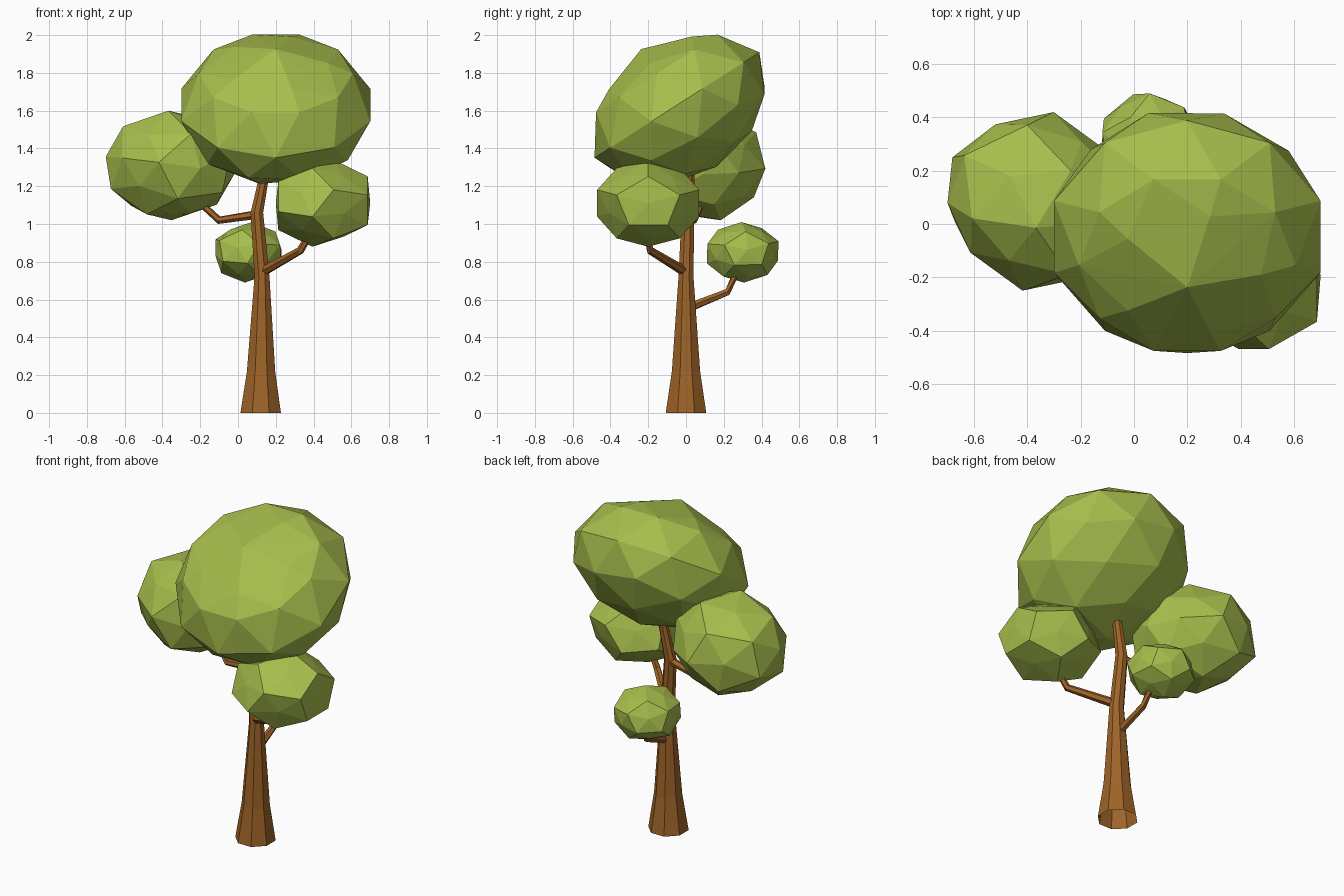
import bpy, bmesh, math
from mathutils import Vector, Matrix, Euler

if "Cube" in bpy.data.objects:
    bpy.data.objects.remove(bpy.data.objects["Cube"])


def material(name, col):
    m = bpy.data.materials.new(name)
    m.diffuse_color = (*col, 1)
    m.use_nodes = True
    m.node_tree.nodes["Principled BSDF"].inputs["Base Color"].default_value = m.diffuse_color
    return m


LEAF = material("leaf green", (0.385, 0.51, 0.072))
BARK = material("bark brown", (0.34, 0.125, 0.021))


def finish(name, bm, mat):
    bmesh.ops.recalc_face_normals(bm, faces=bm.faces)
    me = bpy.data.meshes.new(name)
    bm.to_mesh(me)
    bm.free()
    me.materials.append(mat)
    ob = bpy.data.objects.new(name, me)
    bpy.context.collection.objects.link(ob)
    return ob


def tube(name, path, sides, upright=False):
    """Tapered limb through (x, y, z, radius) points, closed at its tip."""
    bm = bmesh.new()
    pts = [Vector(p[:3]) for p in path]
    rings = []
    for i, p in enumerate(path):
        d = (pts[min(i + 1, len(pts) - 1)] - pts[max(i - 1, 0)]).normalized()
        if upright:
            u, v = Vector((1, 0, 0)), Vector((0, 1, 0))
        else:
            u = d.cross(Vector((0.3, 0.2, 1))).normalized()
            v = d.cross(u)
        ring = []
        for k in range(sides):
            a = 2 * math.pi * (k + 0.5) / sides
            ring.append(bm.verts.new(pts[i] + p[3] * (u * math.cos(a) + v * math.sin(a))))
        rings.append(ring)
    for a, b in zip(rings, rings[1:]):
        for k in range(sides):
            n = (k + 1) % sides
            bm.faces.new((a[k], a[n], b[n], b[k]))
    bm.faces.new(rings[-1])
    return finish(name, bm, BARK)


def hull(name, pts):
    bm = bmesh.new()
    for p in pts:
        bm.verts.new(p)
    bmesh.ops.convex_hull(bm, input=bm.verts)
    return finish(name, bm, LEAF)


def leaf_ball(name, lo, hi, rot, cap, trim=0.0):
    """Faceted ball (pentagons with shallow fans) fitted to a bounding box.
    trim pulls in the two corners on the x = y diagonal."""
    src = bmesh.new()
    bmesh.ops.create_icosphere(src, subdivisions=1, radius=1)
    pts = [v.co * cap for v in src.verts]
    pts += [f.calc_center_median().normalized() for f in src.faces]
    src.free()
    r = Euler([math.radians(a) for a in rot]).to_matrix()
    pts = [r @ p for p in pts]
    pts = [p * (1 - trim * max(0, 2 * p.x * p.y)) for p in pts]
    mn = [min(p[i] for p in pts) for i in range(3)]
    mx = [max(p[i] for p in pts) for i in range(3)]
    hull(name, [[lo[i] + (p[i] - mn[i]) / (mx[i] - mn[i]) * (hi[i] - lo[i])
                 for i in range(3)] for p in pts])


# Main crown: tilted flattened ball, its upper half simplified to a low cone and one ring
tilt = (Matrix.Translation((0.2, -0.048, 1.630)) @ Matrix.Rotation(math.radians(32.6), 4, 'X')
        @ Matrix.Diagonal((0.526, 0.518, 0.388, 1)))
src = bmesh.new()
bmesh.ops.create_icosphere(src, subdivisions=2, radius=1)
crown = []
for v in src.verts:
    p = v.co.copy()
    flat = math.hypot(p.x, p.y)
    if p.z > 0.95:
        p.z = 0.905
    elif p.z > 0.7:
        p.z = 0.68
    elif p.z > 0.3:
        p = Vector((p.x / flat * 0.775, p.y / flat * 0.775, 0.51))
    crown.append(tilt @ p)
src.free()
hull("main_crown", crown)

# Smaller leaf clusters
leaf_ball("left_leaves", (-0.70, -0.25, 1.02), (-0.02, 0.42, 1.60), (20, 35, 10), 0.92, 0.13)
leaf_ball("right_leaves", (0.20, -0.47, 0.88), (0.70, 0.07, 1.34), (0, 90, 0), 0.84)
leaf_ball("back_leaves", (-0.12, 0.11, 0.69), (0.23, 0.49, 1.01), (40, 15, 25), 0.9)

# Trunk
tube("trunk", [(0.12, 0, 0, 0.116), (0.122, 0, 0.22, 0.081), (0.127, 0, 0.72, 0.043),
               (0.10, 0.01, 1.06, 0.036), (0.14, 0.02, 1.26, 0.028)], 8, True)

# Branches
tube("left_branch", [(0.10, 0.01, 1.05, 0.024), (-0.10, 0.04, 1.02, 0.021),
                     (-0.22, 0.09, 1.13, 0.018)], 6)
tube("right_branch", [(0.125, 0, 0.745, 0.027), (0.33, -0.19, 0.86, 0.021),
                      (0.40, -0.21, 0.98, 0.018)], 6)
tube("back_branch", [(0.125, 0.01, 0.555, 0.025), (0.115, 0.22, 0.64, 0.02),
                     (0.10, 0.27, 0.75, 0.017)], 6)
